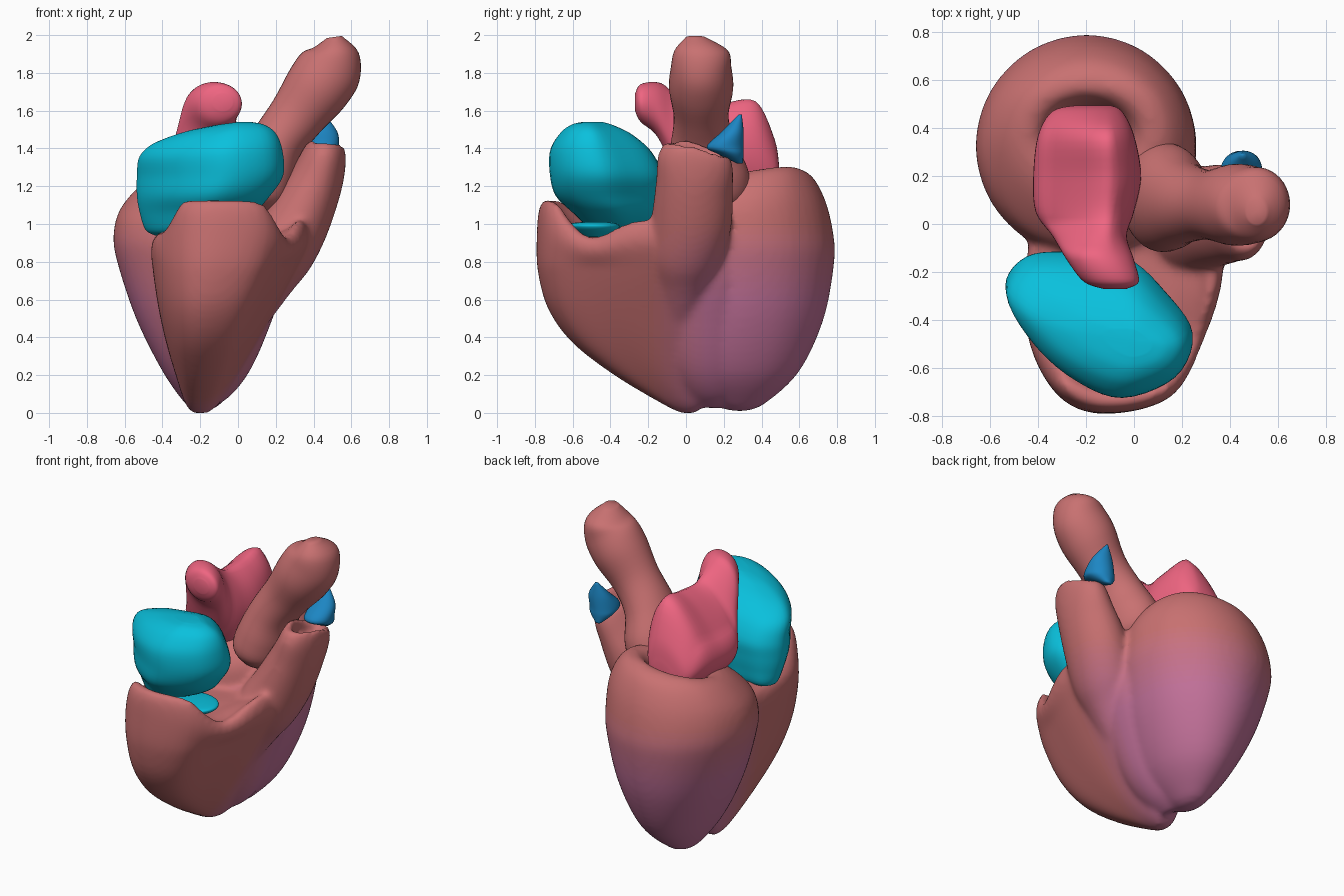
import bpy, bmesh, math
from mathutils import Vector

if "Cube" in bpy.data.objects:
    bpy.data.objects.remove(bpy.data.objects["Cube"])

MUSCLE, PURPLE = (0.58, 0.165, 0.165), (0.54, 0.165, 0.32)


def material(name, rgb):
    m = bpy.data.materials.new(name)
    m.diffuse_color = (*rgb, 1)
    m.use_nodes = True
    m.node_tree.nodes["Principled BSDF"].inputs["Base Color"].default_value = m.diffuse_color
    return m


def spline(p0, p1, p2, p3, t):
    return 0.5 * (2 * p1 + (p2 - p0) * t + (2 * p0 - 5 * p1 + 4 * p2 - p3) * t * t
                  + (3 * p1 - p0 - 3 * p2 + p3) * t ** 3)


def closed_outline(points, steps):
    """Smooth closed outline, normalised to the 0..1 square."""
    p, n = [Vector(q) for q in points], len(points)
    out = [spline(p[i - 1], p[i], p[(i + 1) % n], p[(i + 2) % n], k / steps)
           for i in range(n) for k in range(steps)]
    x0, x1 = min(v.x for v in out), max(v.x for v in out)
    y0, y1 = min(v.y for v in out), max(v.y for v in out)
    return [((v.x - x0) / (x1 - x0), (v.y - y0) / (y1 - y0)) for v in out]


def stacked(outline, rows, axis='z'):
    """Rings from rows of (height, a0, a1, b0, b1)."""
    rings = []
    for h, a0, a1, b0, b1 in rows:
        flat = [(a0 + (a1 - a0) * u, b0 + (b1 - b0) * v) for u, v in outline]
        rings.append([Vector((a, b, h) if axis == 'z' else (a, h, b)) for a, b in flat])
    return rings


def tube(rows, n=40):
    """Rings across a path in the xz direction: (x, y, z, radius, radius along y)."""
    rings = []
    for i, (x, y, z, r, ry) in enumerate(rows):
        a, b = rows[max(i - 1, 0)], rows[min(i + 1, len(rows) - 1)]
        d = Vector((b[0] - a[0], 0, b[2] - a[2]))
        if d.z < 0.02:
            d = Vector((0.3, 0, 0.8))
        side = Vector((d.z, 0, -d.x)).normalized()
        rings.append([Vector((x, y, z)) + side * r * math.cos(t) + Vector((0, ry * math.sin(t), 0))
                      for t in (2 * math.pi * k / n for k in range(n))])
    return rings


def loft(name, rings, mat, steps=5, warp=None):
    m, n = len(rings), len(rings[0])
    full = []
    for i in range(m - 1):
        for k in range(steps):
            full.append([spline(rings[max(i - 1, 0)][j], rings[i][j], rings[i + 1][j],
                                rings[min(i + 2, m - 1)][j], k / steps) for j in range(n)])
    full.append(rings[-1])
    bm = bmesh.new()
    vs = [[bm.verts.new(warp(p) if warp else p) for p in r] for r in full]
    for a, b in zip(vs, vs[1:]):
        for j in range(n):
            bm.faces.new((a[j], a[(j + 1) % n], b[(j + 1) % n], b[j]))
    for r in (vs[0], vs[-1]):
        c = bm.verts.new(sum((v.co for v in r), Vector()) / n)
        for j in range(n):
            bm.faces.new((r[j], r[(j + 1) % n], c))
    bmesh.ops.recalc_face_normals(bm, faces=bm.faces)
    for f in bm.faces:
        f.smooth = True
    me = bpy.data.meshes.new(name)
    bm.to_mesh(me)
    bm.free()
    me.materials.append(mat)
    ob = bpy.data.objects.new(name, me)
    bpy.context.collection.objects.link(ob)
    return ob


def clamp(v):
    return max(0.0, min(1.0, v))


def purple_amount(p):
    return clamp((1.0 - p.z) / 0.4) * clamp((p.y + 0.18) / 0.3)


shades = [material(f"muscle_{i}", [a + (b - a) * i / 11 for a, b in zip(MUSCLE, PURPLE)])
          for i in range(12)]
red, cyan = shades[0], material("cyan", (0.003, 0.53, 0.72))
angles = [t * math.pi / 6 for t in range(12)]
circle = closed_outline([(math.cos(t), math.sin(t)) for t in angles], 4)


# left ventricle: egg-shaped cup with a rounded rim, tilted to the front and left
def tilt(p):
    return Vector((p.x, p.y, p.z - max(0, p.z - 0.9) * (0.45 * max(0, 0.55 - p.y) - 0.3 * p.x - 0.05)))


left = loft("left_ventricle", stacked(circle, [
    (0.01, -0.22, -0.16, 0.25, 0.32), (0.05, -0.28, -0.09, 0.14, 0.42),
    (0.22, -0.40, 0.06, -0.04, 0.60), (0.5, -0.54, 0.18, -0.12, 0.73),
    (0.8, -0.64, 0.25, -0.14, 0.785), (0.95, -0.66, 0.26, -0.13, 0.78),
    (1.12, -0.63, 0.24, -0.09, 0.74), (1.25, -0.54, 0.16, 0.03, 0.67),
    (1.29, -0.45, 0.07, 0.15, 0.58), (1.24, -0.38, 0.0, 0.22, 0.52),
    (1.08, -0.33, -0.04, 0.24, 0.48)]), red, warp=tilt)

# right ventricle: wraps the front, open hollow top with a raised front lip and dipped sides
rv_plan = closed_outline([(-.1, -.79), (.17, -.72), (.31, -.48), (.39, -.2), (.36, .1),
                          (0, .2), (-.35, .1), (-.45, -.2), (-.43, -.5), (-.3, -.72)], 5)


def lip(p):
    k = 0.4 * clamp((-0.5 - p.y) / 0.18) * clamp((0.28 - p.x) / 0.15) * clamp((p.x + 0.43) / 0.12)
    k -= 0.4 * math.exp(-((p.y + 0.5) / 0.16) ** 2) * clamp(p.x / 0.2)
    k -= 0.3 * clamp((-0.3 - p.x) / 0.1)
    return Vector((p.x, p.y, p.z + max(0, p.z - 0.78) * k))


right = loft("right_ventricle", stacked(rv_plan, [
    (0.0, -0.24, -0.16, -0.03, 0.05), (0.05, -0.28, -0.10, -0.13, 0.10),
    (0.2, -0.33, 0.0, -0.38, 0.15), (0.37, -0.38, 0.10, -0.60, 0.2),
    (0.55, -0.42, 0.20, -0.73, 0.2), (0.75, -0.45, 0.31, -0.785, 0.2),
    (0.9, -0.46, 0.38, -0.79, 0.2), (1.0, -0.44, 0.37, -0.775, 0.18),
    (1.03, -0.39, 0.33, -0.73, 0.12), (0.98, -0.33, 0.27, -0.66, 0.02),
    (0.92, -0.2, 0.12, -0.5, -0.1)]), red, warp=lip)


# outflow channel rising on the right, its hollow mouth sloping down to the back
def mouth(p):
    return Vector((p.x, p.y, p.z - max(0, p.z - 1.15) * 1.3 * max(0, p.y - 0.02)))


outflow = loft("outflow_channel", tube([
    (-0.02, -0.04, 0.4, 0.1, 0.1), (0.13, -0.02, 0.7, 0.16, 0.17), (0.23, 0.0, 0.86, 0.18, 0.21),
    (0.32, 0.03, 1.02, 0.17, 0.215), (0.41, 0.045, 1.22, 0.145, 0.205),
    (0.455, 0.05, 1.36, 0.12, 0.2), (0.465, 0.06, 1.43, 0.095, 0.17),
    (0.46, 0.06, 1.41, 0.065, 0.13), (0.44, 0.06, 1.33, 0.05, 0.1)]), red, warp=mouth)

# septum: fills the groove between the two ventricles on the right
septum = loft("septum", tube([
    (-0.18, 0.15, 0.04, 0.04, 0.1), (-0.10, 0.13, 0.14, 0.08, 0.15), (-0.03, 0.11, 0.28, 0.11, 0.19),
    (0.05, 0.1, 0.5, 0.125, 0.22), (0.13, 0.1, 0.75, 0.13, 0.22), (0.18, 0.1, 0.95, 0.1, 0.15)]), red)

# fuse the muscle into one softly blended skin, shaded purple towards the back and tip
bpy.ops.object.select_all(action='DESELECT')
for ob in (left, right, outflow, septum):
    ob.select_set(True)
bpy.context.view_layer.objects.active = left
bpy.ops.object.join()
left.name = "ventricles"
remesh = left.modifiers.new("fuse", 'REMESH')
remesh.mode, remesh.voxel_size, remesh.use_smooth_shade = 'VOXEL', 0.018, True
smooth = left.modifiers.new("soften", 'SMOOTH')
smooth.factor, smooth.iterations = 0.5, 9
skin = bpy.data.meshes.new_from_object(left.evaluated_get(bpy.context.evaluated_depsgraph_get()))
left.modifiers.clear()
left.data = skin
skin.materials.clear()
for mt in shades:
    skin.materials.append(mt)
for f in skin.polygons:
    f.material_index = round(purple_amount(f.center) * 11)
    f.use_smooth = True

# aorta: swollen root narrowing, then a wide leaning tube
loft("aorta", tube([
    (0.09, 0.11, 1.08, 0.11, 0.14), (0.11, 0.11, 1.16, 0.17, 0.22),
    (0.15, 0.11, 1.28, 0.17, 0.22), (0.21, 0.09, 1.43, 0.145, 0.17),
    (0.31, 0.08, 1.57, 0.15, 0.145), (0.42, 0.08, 1.72, 0.175, 0.17),
    (0.49, 0.08, 1.83, 0.17, 0.16), (0.52, 0.08, 1.92, 0.12, 0.14),
    (0.51, 0.05, 1.99, 0.04, 0.05)]), red)


# right atrium: rounded block over the right ventricle, slightly lower on the left
def slope(p):
    return Vector((p.x, p.y, p.z - max(0, p.z - 1.2) * 0.16 * clamp((0.0 - p.x) / 0.4)))


ra_plan = closed_outline([(-.53, -.27), (-.44, -.14), (-.25, -.12), (-.03, -.14), (.13, -.28),
                          (.24, -.45), (.17, -.63), (-.05, -.72), (-.25, -.64), (-.42, -.48)], 5)
loft("right_atrium", stacked(ra_plan, [
    (0.94, -0.44, -0.25, -0.4, -0.22), (0.97, -0.49, -0.10, -0.50, -0.15),
    (1.06, -0.52, 0.08, -0.60, -0.13), (1.15, -0.535, 0.17, -0.69, -0.12),
    (1.26, -0.535, 0.24, -0.72, -0.12), (1.39, -0.52, 0.235, -0.72, -0.18),
    (1.48, -0.43, 0.2, -0.67, -0.28), (1.525, -0.28, 0.14, -0.61, -0.38),
    (1.54, -0.12, 0.07, -0.55, -0.44)]), cyan, warp=slope)

# inlet valve: low flap showing between the right atrium and the ventricle rim
loft("inlet_valve", stacked(circle, [
    (0.93, -0.1, 0.08, -0.54, -0.42), (0.97, -0.14, 0.16, -0.61, -0.36),
    (1.0, -0.14, 0.17, -0.62, -0.36), (1.01, -0.05, 0.08, -0.55, -0.42)]), cyan)


# left atrium: body at the back falling away to the left, with a lobe reaching forward
def fall(p):
    k = 0.4 * clamp((-0.1 - p.x) / 0.25) * clamp((p.y + 0.12) / 0.12)
    return Vector((p.x, p.y, p.z - max(0, p.z - 1.15) * k))


loft("left_atrium", stacked(circle, [
    (0.495, -0.24, -0.1, 1.2, 1.3), (0.47, -0.34, -0.05, 1.12, 1.48),
    (0.37, -0.40, 0.0, 1.08, 1.69), (0.2, -0.42, 0.03, 1.08, 1.67),
    (0.05, -0.41, 0.0, 1.1, 1.67), (-0.05, -0.34, -0.03, 1.25, 1.71),
    (-0.15, -0.28, 0.0, 1.46, 1.75), (-0.24, -0.21, 0.02, 1.54, 1.74),
    (-0.27, -0.13, -0.03, 1.6, 1.69)], 'y'), material("pink", (0.86, 0.13, 0.22)), warp=fall)

# pulmonary valve piece: small pointed sail
loft("pulmonary_sail", stacked(circle, [
    (1.32, 0.42, 0.46, 0.27, 0.30), (1.37, 0.37, 0.52, 0.17, 0.305),
    (1.41, 0.36, 0.535, 0.11, 0.305), (1.49, 0.39, 0.525, 0.19, 0.305),
    (1.58, 0.445, 0.46, 0.28, 0.295)]), material("blue", (0.012, 0.24, 0.55)))
